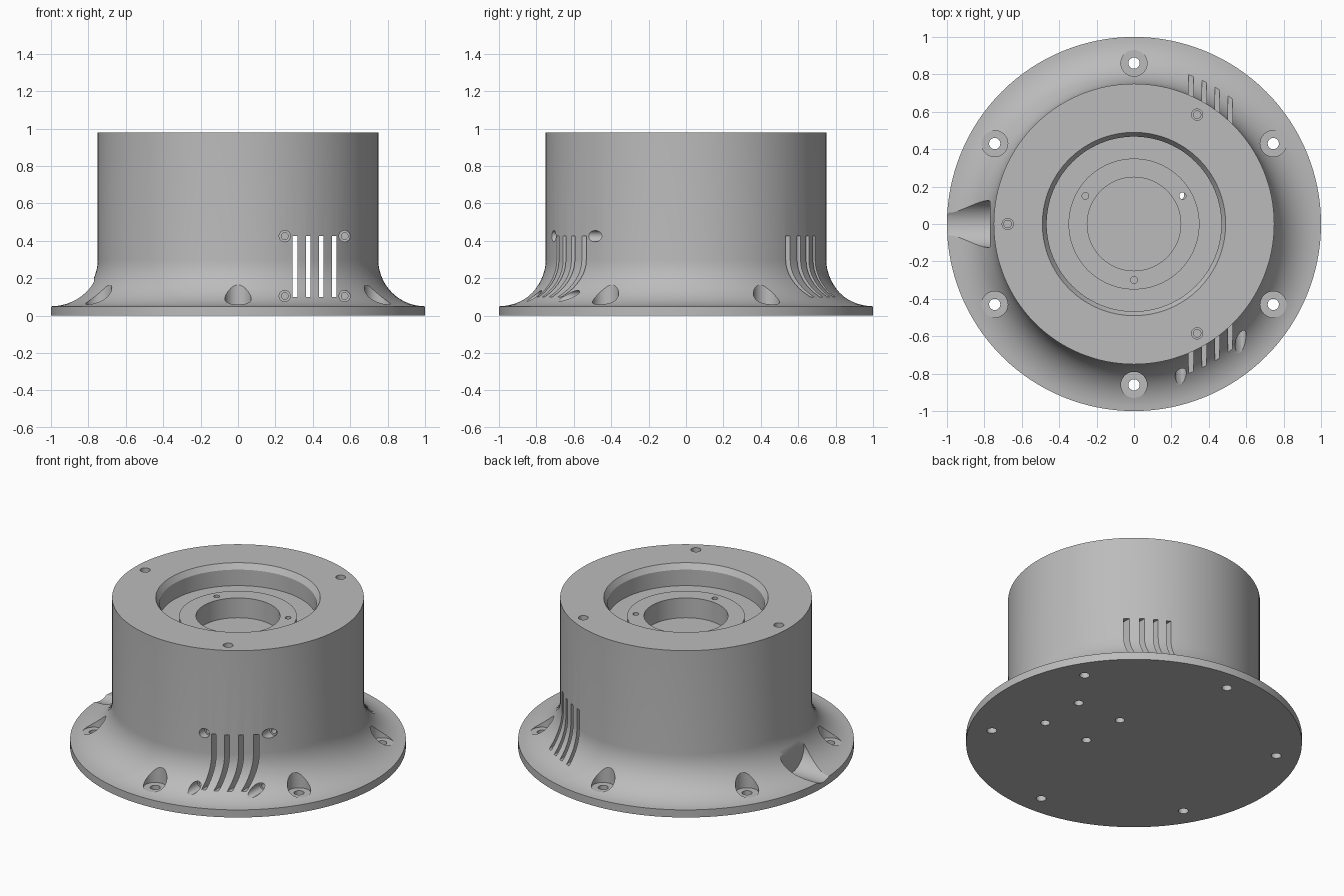
import bpy, bmesh
from math import sin, cos, pi, radians, sqrt
from mathutils import Matrix, Vector

cube = bpy.data.objects.get("Cube")
if cube:
    bpy.data.objects.remove(cube, do_unlink=True)

grey = bpy.data.materials.new("machined grey")
grey.use_nodes = True
grey.diffuse_color = (0.5, 0.5, 0.5, 1)
grey.node_tree.nodes["Principled BSDF"].inputs["Base Color"].default_value = (0.5, 0.5, 0.5, 1)


def finish(name, bm, matrix, collection):
    """Turn a bmesh into a placed object."""
    bmesh.ops.recalc_face_normals(bm, faces=bm.faces)
    bm.transform(matrix)
    mesh = bpy.data.meshes.new(name)
    bm.to_mesh(mesh)
    bm.free()
    mesh.materials.append(grey)
    obj = bpy.data.objects.new(name, mesh)
    collection.objects.link(obj)
    return obj


def lathe(name, profile, steps, collection, matrix=Matrix()):
    """Revolve a list of (radius, height) points about z."""
    bm = bmesh.new()
    verts = [bm.verts.new((r, 0, z)) for r, z in profile]
    edges = [bm.edges.new(pair) for pair in zip(verts, verts[1:])]
    bmesh.ops.spin(bm, geom=verts + edges, cent=(0, 0, 0), axis=(0, 0, 1),
                   angle=2 * pi, steps=steps, use_merge=False)
    bmesh.ops.remove_doubles(bm, verts=bm.verts, dist=1e-5)
    return finish(name, bm, matrix, collection)


def box(name, size, centre, collection):
    bm = bmesh.new()
    bmesh.ops.create_cube(bm, size=1)
    bmesh.ops.scale(bm, vec=Vector(size), verts=bm.verts)
    return finish(name, bm, Matrix.Translation(centre), collection)


def stepped_hole(name, wide, narrow, top, shoulder, bottom, collection, matrix):
    """Counterbored hole cutter: a wide mouth above a narrow shank."""
    lathe(name, [(0, top), (wide, top), (wide, shoulder), (narrow, shoulder),
                 (narrow, bottom), (0, bottom)], 32, collection, matrix)


def at(radius, degrees):
    a = radians(degrees)
    return Matrix.Translation((radius * cos(a), radius * sin(a), 0))


scene = bpy.context.scene.collection
cutters = bpy.data.collections.new("cutters")
scene.children.link(cutters)

# Housing: flange, concave flare, drum, chamfered recess, raised hub and bore
flare = [(1 - 0.25 * sin(i * pi / 28), 0.3 - 0.25 * cos(i * pi / 28)) for i in range(15)]
housing = lathe("housing", [(0, 0), (1, 0)] + flare + [
    (0.75, 0.98), (0.49, 0.98), (0.467, 0.945), (0.467, 0.84), (0.35, 0.84),
    (0.35, 0.86), (0.25, 0.86), (0.25, 0.73), (0, 0.73)], 128, scene)

# Inner cavity
lathe("cavity", [(0, 0.08), (0.62, 0.08), (0.62, 0.66), (0, 0.66)], 96, cutters)

# Vent slots through front and back walls
for i in range(4):
    box("vent_slot", (0.025, 2.4, 0.325), (0.305 + 0.07 * i, 0, 0.2625), cutters)

# Flange bolt holes
for i in range(6):
    stepped_hole("flange_hole", 0.07, 0.03, 0.5, 0.06, -0.1, cutters, at(0.86, 30 + 60 * i))

# Drum and hub screw holes
for i in range(3):
    stepped_hole("drum_hole", 0.03, 0.02, 1.1, 0.95, 0.85, cutters, at(0.675, 60 + 120 * i))
    lathe("hub_hole", [(0, 1), (0.018, 1), (0.018, 0.5), (0, 0.5)], 24, cutters,
          at(0.3, 30 + 120 * i))

# Floor holes
for x in (0.24, 0.56):
    for y in (-0.155, 0.155):
        lathe("floor_hole", [(0, 0.2), (0.028, 0.2), (0.028, -0.1), (0, -0.1)], 24, cutters,
              Matrix.Translation((x, y, 0)))

# Screw holes around the front vents
for x in (0.25, 0.57):
    for z, radius in ((0.105, 0.82), (0.425, 0.75)):
        floor = sqrt(radius ** 2 - x ** 2) - 0.045
        stepped_hole("vent_screw_hole", 0.03, 0.018, 1.2, floor, floor - 0.07, cutters,
                     Matrix.Translation((x, 0, z)) @ Matrix.Rotation(pi / 2, 4, "X"))

# Round cable notch in the flare
lathe("cable_notch", [(0, 0.77), (0.125, 0.77), (0.125, 1.2), (0, 1.2)], 64, cutters,
      Matrix.Translation((0, 0, 0.16)) @ Matrix.Rotation(-pi / 2, 4, "Y"))

# Cut everything out and shade
cut = housing.modifiers.new("cut", "BOOLEAN")
cut.operation = "DIFFERENCE"
cut.solver = "EXACT"
cut.operand_type = "COLLECTION"
cut.collection = cutters
bpy.context.view_layer.objects.active = housing
housing.select_set(True)
bpy.ops.object.modifier_apply(modifier=cut.name)
for obj in list(cutters.objects):
    bpy.data.objects.remove(obj, do_unlink=True)
bpy.data.collections.remove(cutters)
bpy.ops.object.shade_smooth_by_angle(angle=radians(30))
